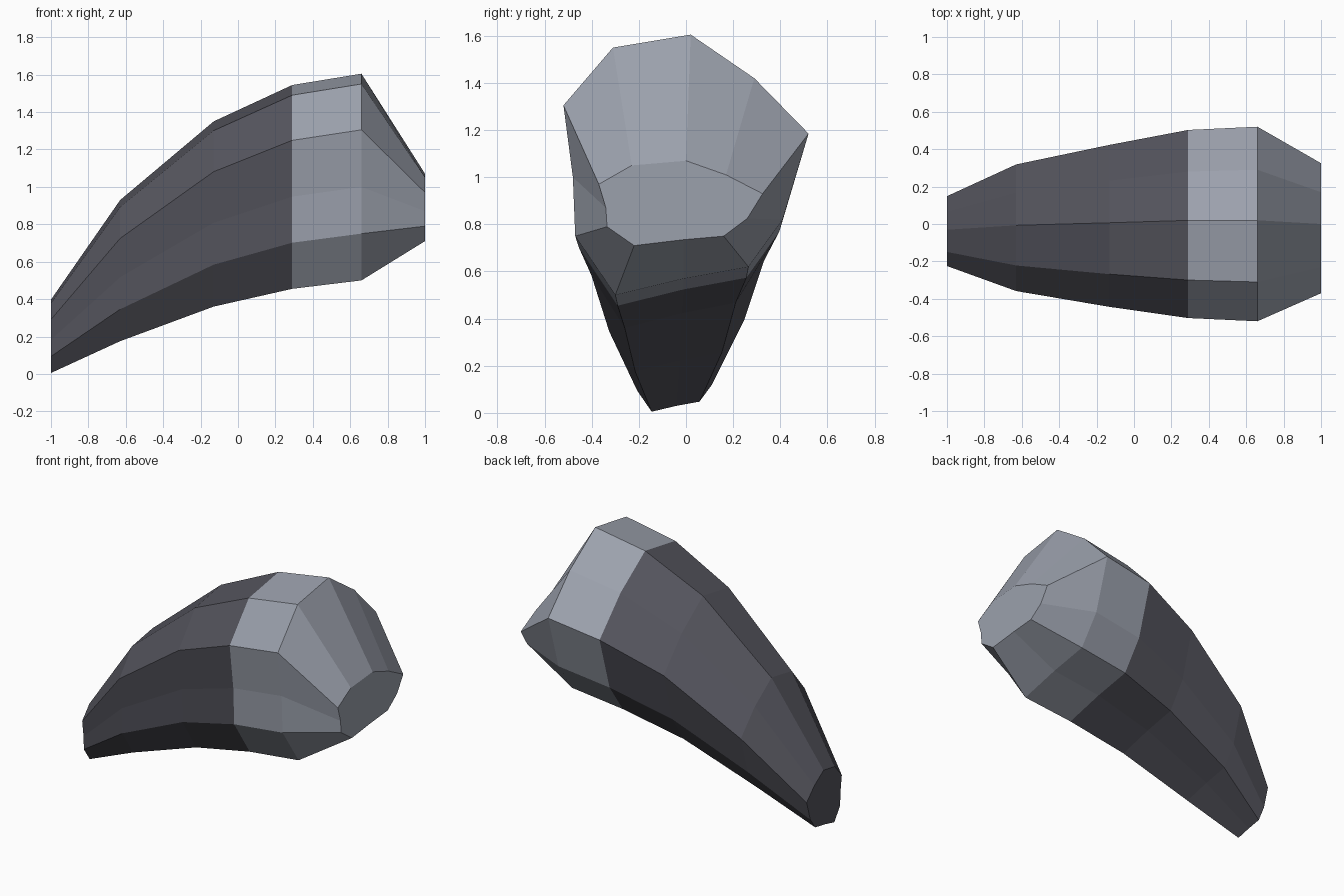
import bpy, bmesh

if "Cube" in bpy.data.objects:
    bpy.data.objects.remove(bpy.data.objects["Cube"])


def material(name, rgb):
    m = bpy.data.materials.new(name)
    m.diffuse_color = (*rgb, 1)
    m.use_nodes = True
    m.node_tree.nodes["Principled BSDF"].inputs["Base Color"].default_value = m.diffuse_color
    return m


dark = material("dark grey", (0.089, 0.089, 0.109))
light = material("light grey", (0.33, 0.355, 0.415))

# Widest cross-section and blunt end cross-section, as (y, z)
section = [(0.02, 1.605), (-0.31, 1.55), (-0.52, 1.305), (-0.48, 1.0),
           (-0.47, 0.75), (-0.30, 0.50), (-0.01, 0.57), (0.265, 0.62),
           (0.41, 0.82), (0.52, 1.185), (0.29, 1.42)]
end = [(0.0, 1.07), (-0.23, 1.05), (-0.37, 0.97), (-0.34, 0.87),
       (-0.335, 0.79), (-0.22, 0.71), (-0.01, 0.735), (0.16, 0.75),
       (0.26, 0.825), (0.325, 0.93), (0.17, 1.01)]

# Stations along the curve: x, y offset, y scale, bottom z, z scale
stations = [(-1.0, -0.038, 0.359, 0.005, 0.355),
            (-0.63, -0.02, 0.651, 0.175, 0.683),
            (-0.13, -0.01, 0.833, 0.36, 0.896),
            (0.29, 0.0, 0.967, 0.455, 0.986),
            (0.66, 0.0, 1.0, 0.50, 1.0)]

rings = [[(x, oy + sy * y, oz + sz * (z - 0.5)) for y, z in section]
         for x, oy, sy, oz, sz in stations]
rings.append([(1.0, y, z) for y, z in end])


def loft(name, loops, mat, cap_first, cap_last):
    """Skin a run of matching rings and close the chosen ends."""
    bm = bmesh.new()
    vs = [[bm.verts.new(p) for p in loop] for loop in loops]
    n = len(section)
    for a, b in zip(vs, vs[1:]):
        for i in range(n):
            j = (i + 1) % n
            bm.faces.new((a[i], a[j], b[j], b[i]))
    if cap_first:
        bm.faces.new(vs[0][::-1])
    if cap_last:
        bm.faces.new(vs[-1])
    mesh = bpy.data.meshes.new(name)
    bm.to_mesh(mesh)
    bm.free()
    mesh.materials.append(mat)
    obj = bpy.data.objects.new(name, mesh)
    bpy.context.collection.objects.link(obj)
    return obj


# Long curved tapering tip
loft("curved_tip", rings[:4], dark, True, False)
# Pale base collar with its sloping, blunt end
loft("base_collar", rings[3:], light, False, True)
